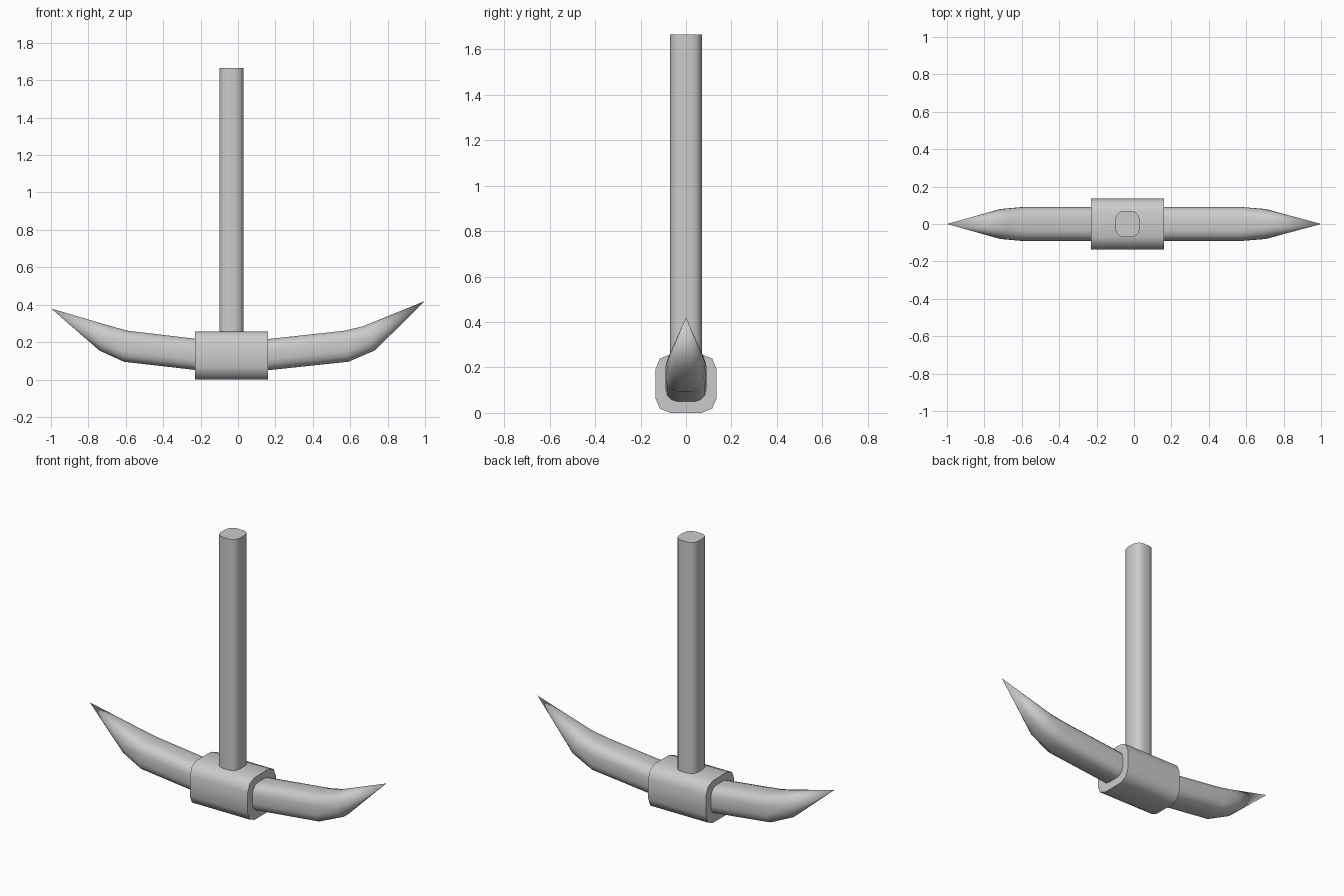
import bpy, bmesh, math
from mathutils import Vector

if "Cube" in bpy.data.objects:
    bpy.data.objects.remove(bpy.data.objects["Cube"])


def profile(hw, hh, r, seg=3):
    """Rounded rectangle outline as (u, v) pairs."""
    pts = []
    for k, (su, sv) in enumerate([(1, 1), (-1, 1), (-1, -1), (1, -1)]):
        for i in range(seg + 1):
            a = math.pi / 2 * (k + i / seg)
            pts.append((su * (hw - r) + r * math.cos(a), sv * (hh - r) + r * math.sin(a)))
    return pts


def loft(name, rings, tip=None, angle=35):
    """Skin a list of rings; close the start, and close the end or run it to a tip."""
    bm = bmesh.new()
    loops = [[bm.verts.new(p) for p in ring] for ring in rings]
    n = len(loops[0])
    for a, b in zip(loops, loops[1:]):
        for i in range(n):
            j = (i + 1) % n
            bm.faces.new((a[i], a[j], b[j], b[i]))
    bm.faces.new(loops[0])
    if tip:
        t = bm.verts.new(tip)
        for i in range(n):
            bm.faces.new((loops[-1][i], loops[-1][(i + 1) % n], t))
    else:
        bm.faces.new(loops[-1])
    bmesh.ops.recalc_face_normals(bm, faces=bm.faces)
    mesh = bpy.data.meshes.new(name)
    bm.to_mesh(mesh)
    bm.free()
    obj = bpy.data.objects.new(name, mesh)
    bpy.context.collection.objects.link(obj)
    bpy.ops.object.select_all(action='DESELECT')
    obj.select_set(True)
    bpy.context.view_layer.objects.active = obj
    bpy.ops.object.shade_smooth_by_angle(angle=math.radians(angle))
    return obj


CX = -0.035

# Handle: upright rounded bar
sec = profile(0.065, 0.07, 0.045)
loft("handle", [[(CX + u, v, z) for u, v in sec] for z in (0.2, 1.665)])

# Collar: rounded block around the pick bar
sec = profile(0.135, 0.129, 0.066, 2)
loft("collar", [[(x, u, 0.129 + v) for u, v in sec] for x in (-0.23, 0.16)], angle=50)


# Pick arms: bar bending upward to a sharp point
def pick_arm(name, side, bend, knee, tip):
    # each ring: centre x, centre z, half width, half height, tilt in x
    stations = [(CX, 0.112, 0.09, 0.083, 0.0),
                (bend, 0.178, 0.09, 0.083, 0.01),
                (knee, 0.22, 0.08, 0.065, 0.031)]
    rings = []
    for x, z, hw, hh, tilt in stations:
        sec = profile(hw, hh, 0.055)
        rings.append([(x - side * tilt * v / hh, u, z + v) for u, v in sec])
    loft(name, rings, tip, 45)


pick_arm("right_pick_arm", 1, 0.58, 0.70, (1.0, 0, 0.42))
pick_arm("left_pick_arm", -1, -0.60, -0.71, (-1.0, 0, 0.38))
